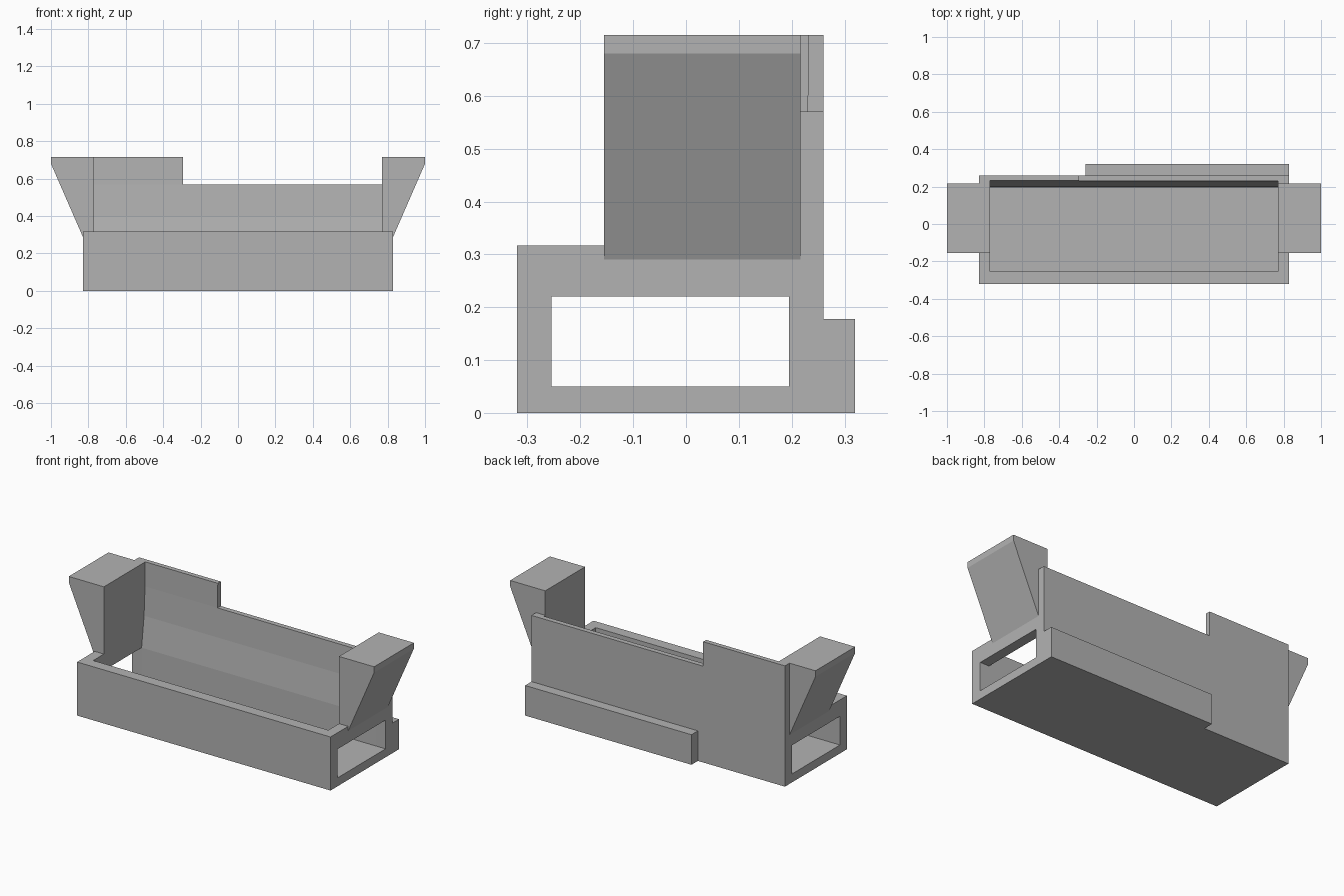
import bpy
import bmesh
from mathutils import Vector

cube = bpy.data.objects.get("Cube")
if cube:
    bpy.data.objects.remove(cube, do_unlink=True)

grey = bpy.data.materials.new("plain grey")
grey.use_nodes = True
colour = (0.45, 0.45, 0.45, 1)
grey.diffuse_color = colour
grey.node_tree.nodes["Principled BSDF"].inputs["Base Color"].default_value = colour


def prism(name, profile, axis, lo, hi):
    """Extrude a profile: (y, z) points along x, or (x, z) points along y."""
    bm = bmesh.new()
    if axis == "x":
        verts = [bm.verts.new((lo, a, b)) for a, b in profile]
        step = Vector((hi - lo, 0, 0))
    else:
        verts = [bm.verts.new((a, lo, b)) for a, b in profile]
        step = Vector((0, hi - lo, 0))
    face = bm.faces.new(verts)
    new = bmesh.ops.extrude_face_region(bm, geom=[face])["geom"]
    moved = [g for g in new if isinstance(g, bmesh.types.BMVert)]
    bmesh.ops.translate(bm, verts=moved, vec=step)
    bmesh.ops.recalc_face_normals(bm, faces=bm.faces)
    mesh = bpy.data.meshes.new(name)
    bm.to_mesh(mesh)
    bm.free()
    mesh.materials.append(grey)
    obj = bpy.data.objects.new(name, mesh)
    bpy.context.collection.objects.link(obj)
    return obj


def rect(a0, a1, b0, b1):
    return [(a0, b0), (a1, b0), (a1, b1), (a0, b1)]


END, INNER = 0.83, 0.77
FLOOR, SILL, RIM = 0.05, 0.22, 0.317
FRONT, FRONT_IN, BACK = -0.32, -0.255, 0.26
WING_FRONT, WING_BACK = -0.155, 0.217
LOW, HIGH = 0.57, 0.715
STEP = -0.295

# Tray floor and front wall
prism("floor", rect(FRONT, BACK, 0, FLOOR), "x", -END, END)
prism("front_wall", rect(FRONT, FRONT_IN, FLOOR, RIM), "x", -END, END)

# Back wall with a gently leaning inner face, taller on the right
lean = [(0.195, FLOOR), (0.198, SILL), (0.221, 0.4), (0.23, LOW)]
low_wall = [(BACK, FLOOR), (BACK, LOW)] + lean[::-1]
high_wall = [(BACK, FLOOR), (BACK, HIGH), (0.232, HIGH)] + lean[::-1]
prism("back_wall_low", low_wall, "x", STEP, INNER)
prism("back_wall_high", high_wall, "x", -INNER, STEP)

# Ledge along the lower back
prism("back_ledge", rect(BACK, 0.32, 0, 0.178), "x", -0.26, END)

# Ends: open window, rim bar, corner post and flared wing
for side, label, top in ((1, "left", LOW), (-1, "right", HIGH)):
    lo, hi = sorted((side * INNER, side * END))
    prism(label + "_rim_bar", rect(FRONT_IN, WING_FRONT, SILL, RIM), "x", lo, hi)
    post = [(0.195, FLOOR), (BACK, FLOOR), (BACK, top),
            (WING_BACK, top), (WING_BACK, SILL), (0.195, SILL)]
    prism(label + "_corner_post", post, "x", lo, hi)
    wing = [(INNER, SILL), (END, SILL), (END, 0.29), (1, 0.68), (1, HIGH), (INNER, HIGH)]
    prism(label + "_wing", [(side * x, z) for x, z in wing], "y", WING_FRONT, WING_BACK)
